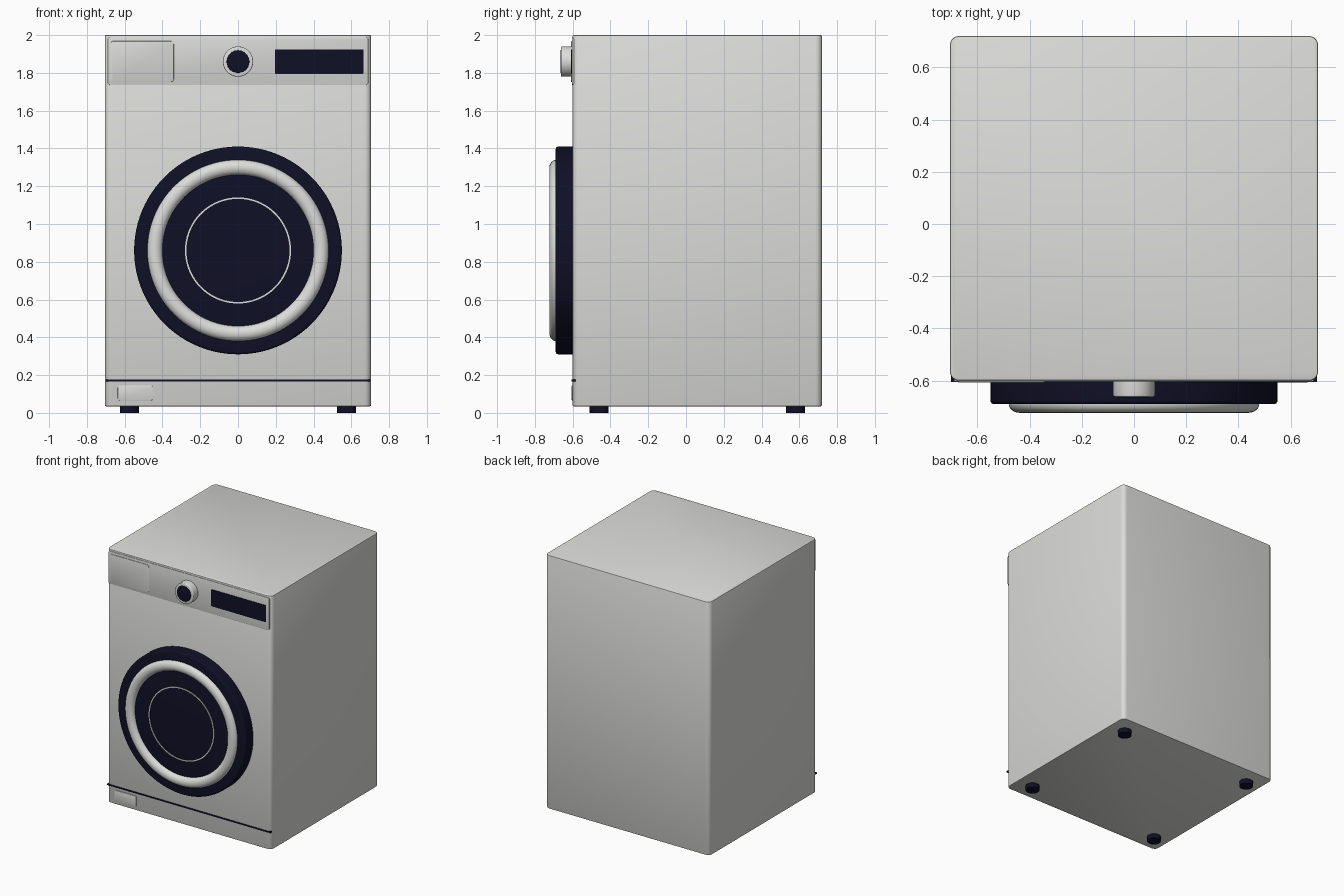
import bpy, bmesh, math
from mathutils import Matrix, Vector

if "Cube" in bpy.data.objects:
    bpy.data.objects.remove(bpy.data.objects["Cube"], do_unlink=True)


def material(name, color):
    mat = bpy.data.materials.new(name)
    mat.use_nodes = True
    mat.diffuse_color = (*color, 1)
    mat.node_tree.nodes["Principled BSDF"].inputs["Base Color"].default_value = (*color, 1)
    return mat


enamel = material("light grey enamel", (0.72, 0.72, 0.70))
navy = material("dark navy", (0.005, 0.005, 0.02))


def finish(name, bm, mat):
    bmesh.ops.recalc_face_normals(bm, faces=bm.faces)
    mesh = bpy.data.meshes.new(name)
    bm.to_mesh(mesh)
    bm.free()
    mesh.materials.append(mat)
    obj = bpy.data.objects.new(name, mesh)
    bpy.context.collection.objects.link(obj)
    bpy.ops.object.select_all(action="DESELECT")
    obj.select_set(True)
    bpy.context.view_layer.objects.active = obj
    bpy.ops.object.shade_smooth_by_angle(angle=math.radians(35))
    return obj


def box(name, lo, hi, mat, corner=0.0, axis=1, edge=0.0):
    """Box with corners rounded along one axis, then a small bevel on the rims."""
    bm = bmesh.new()
    lo, hi = Vector(lo), Vector(hi)
    size = hi - lo
    bmesh.ops.create_cube(bm, size=1, matrix=Matrix.Translation((lo + hi) / 2) @ Matrix.Diagonal((*size, 1)))
    if corner:
        along = [e for e in bm.edges if abs((e.verts[0].co - e.verts[1].co)[axis]) > size[axis] * 0.9]
        bmesh.ops.bevel(bm, geom=along, offset=corner, segments=5, profile=0.5, affect="EDGES")
    if edge:
        bm.normal_update()
        rims = [e for e in bm.edges
                if abs((e.verts[0].co - e.verts[1].co)[axis]) < 1e-5
                and e.calc_face_angle(0) > 1]
        bmesh.ops.bevel(bm, geom=rims, offset=edge, segments=2, profile=0.5, affect="EDGES")
    return finish(name, bm, mat)


def lathe(name, profile, center, mat, axis="Y", closed=False, steps=96):
    """Spin (radius, height) points; height runs along the axis from the centre."""
    bm = bmesh.new()
    along = Vector((0, -1, 0)) if axis == "Y" else Vector((0, 0, 1))
    verts = [bm.verts.new(Vector((r, 0, 0)) + along * h) for r, h in profile]
    edges = [bm.edges.new(pair) for pair in zip(verts, verts[1:])]
    if closed:
        edges.append(bm.edges.new((verts[-1], verts[0])))
    bmesh.ops.spin(bm, geom=verts + edges, cent=(0, 0, 0), axis=along,
                   angle=math.tau, steps=steps, use_duplicate=False)
    bmesh.ops.remove_doubles(bm, verts=bm.verts, dist=1e-5)
    bmesh.ops.translate(bm, verts=bm.verts, vec=center)
    return finish(name, bm, mat)


def disc_profile(radius, depth, rim):
    arc = [(radius - rim + rim * math.cos(a), depth - rim + rim * math.sin(a))
           for a in (math.pi / 2 * i / 4 for i in range(5))]
    return [(0, 0), (radius, 0), *arc, (0, depth)]


FRONT = -0.6

# Cabinet
box("cabinet", (-0.705, FRONT, 0.035), (0.705, 0.72, 2), enamel, corner=0.035, axis=2, edge=0.006)

# Control panel with drawer and display
box("control_panel", (-0.69, FRONT - 0.004, 1.735), (0.69, FRONT + 0.02, 1.988), enamel, corner=0.015, edge=0.002)
box("detergent_drawer", (-0.675, FRONT - 0.008, 1.752), (-0.34, FRONT + 0.01, 1.968), enamel, corner=0.015, edge=0.002)
box("display", (0.195, FRONT - 0.008, 1.795), (0.665, FRONT, 1.925), navy, corner=0.004)

# Program knob
knob = (0, FRONT, 1.86)
lathe("knob", disc_profile(0.08, 0.062, 0.006), knob, enamel, steps=64)
lathe("knob_cap", disc_profile(0.06, 0.065, 0.002), knob, navy, steps=64)

# Door: dark disc, bright rounded ring and thin inner ring
door = (0, FRONT, 0.86)
lathe("door", disc_profile(0.55, 0.09, 0.014), door, navy)
ring = [(0.44 + 0.04 * math.cos(a), 0.087 + 0.036 * math.sin(a))
        for a in (math.tau * i / 24 for i in range(24))]
lathe("door_ring", ring, door, enamel, closed=True)
thin = [(0.273, 0.085), (0.281, 0.085), (0.281, 0.094), (0.273, 0.094)]
lathe("glass_ring", thin, door, enamel, closed=True)

# Plinth line and filter hatch
box("plinth_line", (-0.7, FRONT - 0.005, 0.167), (0.7, FRONT + 0.03, 0.177), navy)
box("filter_hatch", (-0.637, FRONT - 0.005, 0.066), (-0.45, FRONT + 0.01, 0.145), enamel, corner=0.012, edge=0.002)

# Feet
for side, x in (("right", -0.575), ("left", 0.575)):
    for end, y in (("front", -0.46), ("back", 0.58)):
        lathe(f"{end}_{side}_foot", disc_profile(0.05, 0.045, 0.005), (x, y, 0), navy, axis="Z", steps=32)
